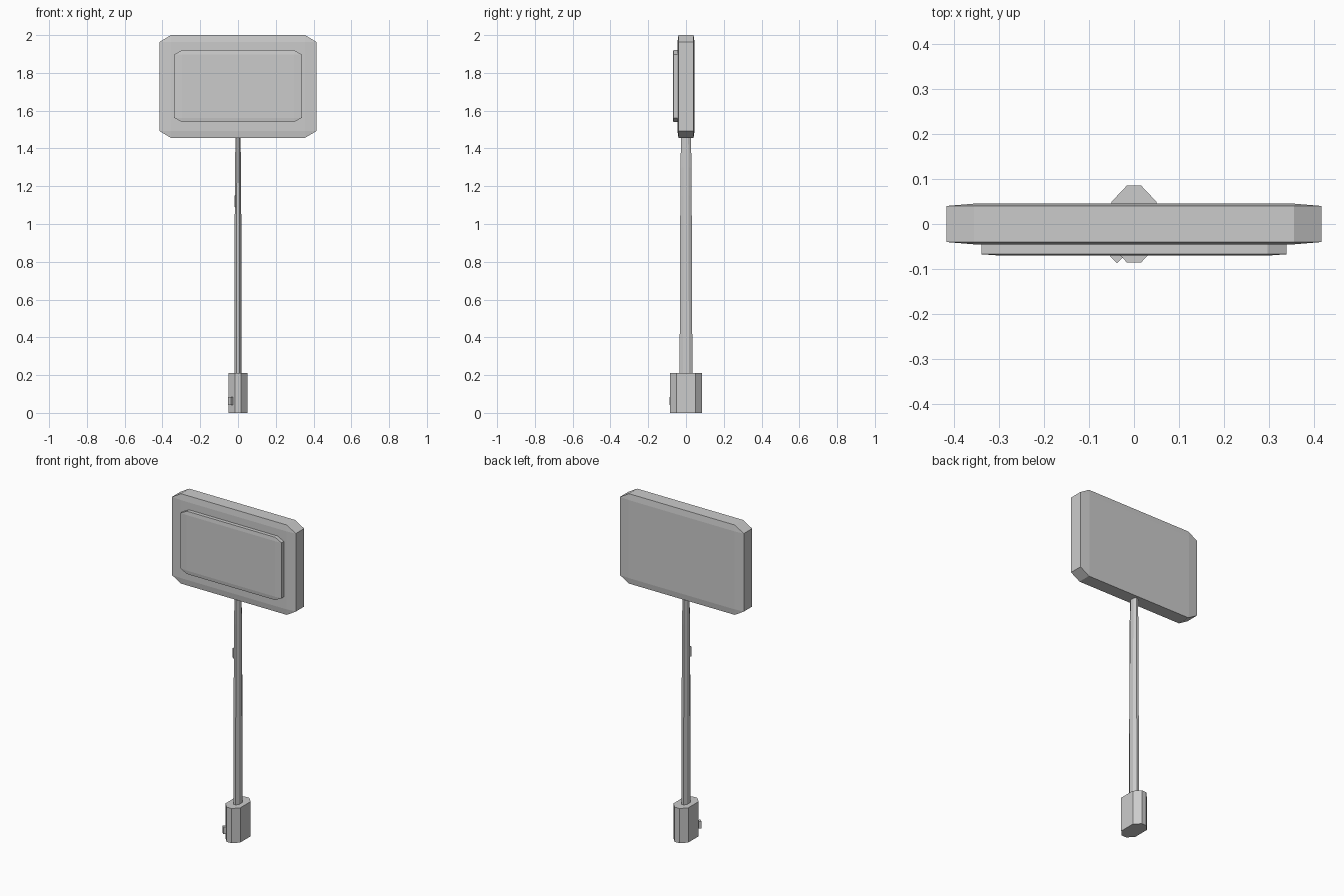
import bpy, bmesh, math
from mathutils import Matrix

if "Cube" in bpy.data.objects:
    bpy.data.objects.remove(bpy.data.objects["Cube"], do_unlink=True)

grey = bpy.data.materials.new("light grey")
grey.use_nodes = True
colour = (0.6, 0.6, 0.6, 1)
grey.diffuse_color = colour
grey.node_tree.nodes["Principled BSDF"].inputs["Base Color"].default_value = colour


def finish(name, bm):
    bmesh.ops.recalc_face_normals(bm, faces=bm.faces)
    mesh = bpy.data.meshes.new(name)
    bm.to_mesh(mesh)
    bm.free()
    mesh.materials.append(grey)
    obj = bpy.data.objects.new(name, mesh)
    bpy.context.collection.objects.link(obj)
    return obj


def octagon(a, b, ca, cb):
    """Rectangle of half sizes a, b with corners cut by ca, cb."""
    quarter = [(a, b - cb), (a - ca, b)]
    half = quarter + [(-u, v) for u, v in reversed(quarter)]
    return half + [(-u, -v) for u, v in half]


def loft(name, rings):
    """Skin equal-length rings of points and cap both ends."""
    bm = bmesh.new()
    rows = [[bm.verts.new(p) for p in ring] for ring in rings]
    n = len(rows[0])
    for low, high in zip(rows, rows[1:]):
        for i in range(n):
            j = (i + 1) % n
            bm.faces.new((low[i], low[j], high[j], high[i]))
    bm.faces.new(rows[0])
    bm.faces.new(rows[-1])
    bmesh.ops.remove_doubles(bm, verts=bm.verts, dist=0.0001)
    return finish(name, bm)


def panel(name, a, b, ca, cb, z, front, back, front_rise, back_rise):
    """Upright cut-corner slab whose faces swell to an inner rectangle."""
    outer = octagon(a, b, ca, cb)
    inner = octagon(a - ca, b - cb, 0, 0)
    layers = [(inner, front - front_rise), (outer, front), (outer, back)]
    if back_rise:
        layers.append((inner, back + back_rise))
    return loft(name, [[(u, y, z + v) for u, v in shape] for shape, y in layers])


# Head and raised front plate
panel("head", 0.415, 0.272, 0.06, 0.036, 1.728, -0.04, 0.04, 0.005, 0.005)
panel("front_plate", 0.338, 0.19, 0.042, 0.022, 1.73, -0.067, -0.04, 0.003, 0)

# Tapering pole with an oval section
pole = []
for z, rx, ry in [(0.2, 0.019, 0.034), (1.15, 0.017, 0.03), (1.3, 0.016, 0.03), (1.47, 0.013, 0.025)]:
    pole.append([(u, v, z) for u, v in octagon(rx, ry, rx * 0.6, ry * 0.55)])
loft("pole", pole)

# Base sleeve
sleeve = octagon(0.05, 0.085, 0.034, 0.036)
loft("base", [[(u, v, z) for u, v in sleeve] for z in (0, 0.21)])


def small_block(name, size, place, turn):
    bm = bmesh.new()
    matrix = Matrix.Translation(place) @ Matrix.Rotation(turn, 4, "Z") @ Matrix.Diagonal((*size, 1))
    bmesh.ops.create_cube(bm, size=1, matrix=matrix)
    return finish(name, bm)


# Button on the cut corner of the base, and a slim tab on the pole
small_block("base_button", (0.022, 0.026, 0.042), (-0.036, -0.07, 0.062), math.radians(-45))
small_block("pole_tab", (0.008, 0.01, 0.06), (-0.013, -0.022, 1.12), math.radians(-45))
